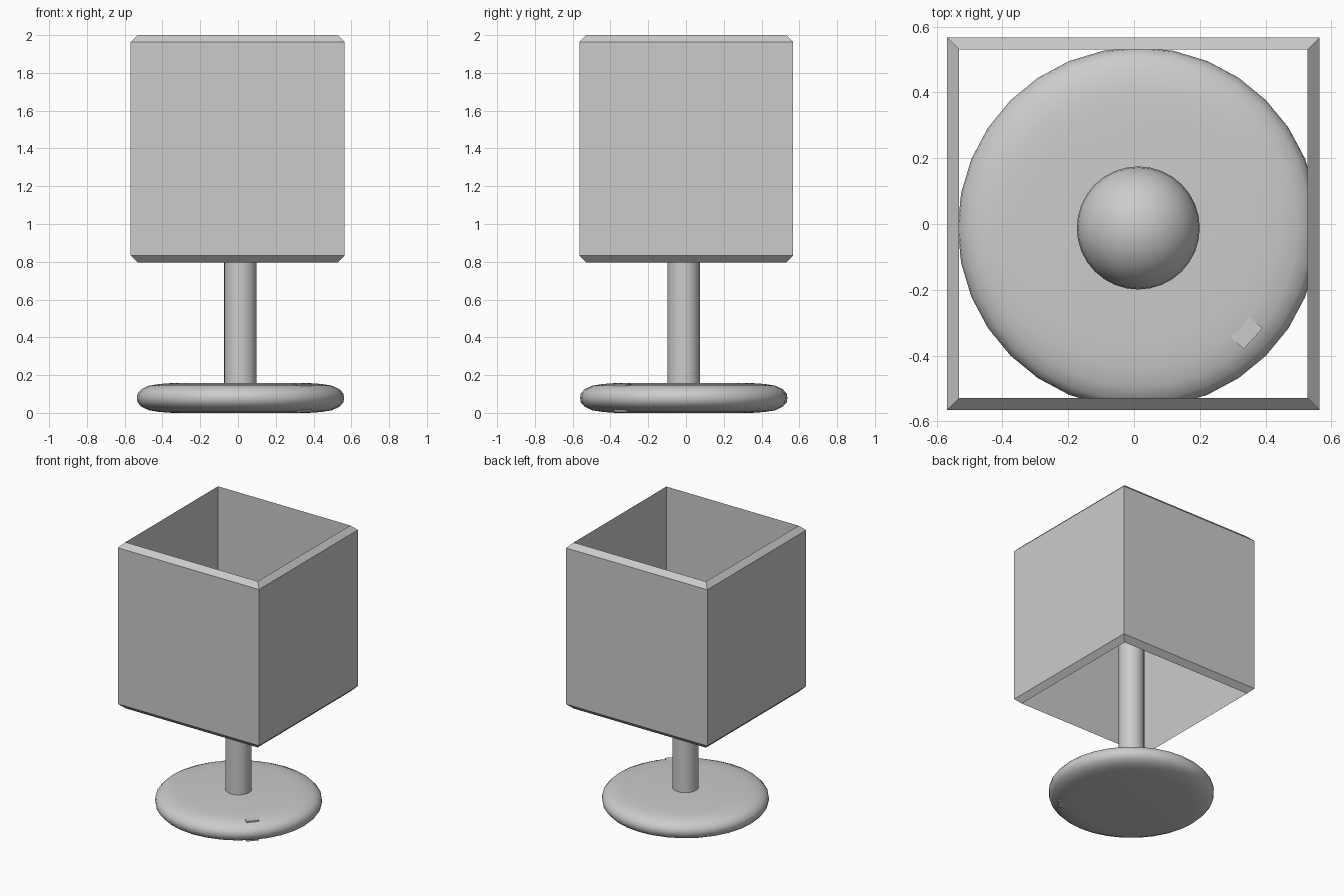
import bpy, bmesh, math

if "Cube" in bpy.data.objects:
    bpy.data.objects.remove(bpy.data.objects["Cube"])

AXIS = (0.013, -0.012)      # base, stem and bulb share this axis


def make_object(name, bm, location=(0, 0, 0), smooth=None):
    bmesh.ops.recalc_face_normals(bm, faces=bm.faces)
    mesh = bpy.data.meshes.new(name)
    bm.to_mesh(mesh)
    bm.free()
    obj = bpy.data.objects.new(name, mesh)
    obj.location = location
    bpy.context.collection.objects.link(obj)
    if smooth is not None:
        bpy.ops.object.select_all(action='DESELECT')
        bpy.context.view_layer.objects.active = obj
        obj.select_set(True)
        bpy.ops.object.shade_smooth_by_angle(angle=math.radians(smooth))
    return obj


def revolve(profile, sides, turn=0.0, closed=False):
    """Spin (radius, z) points round z; cap the ends or join last to first."""
    bm = bmesh.new()
    rings = []
    for r, z in profile:
        angles = [turn + 2 * math.pi * i / sides for i in range(sides)]
        rings.append([bm.verts.new((r * math.cos(a), r * math.sin(a), z)) for a in angles])
    pairs = list(zip(rings, rings[1:]))
    if closed:
        pairs.append((rings[-1], rings[0]))
    else:
        bm.faces.new(rings[0])
        bm.faces.new(rings[-1])
    for a, b in pairs:
        for i in range(sides):
            j = (i + 1) % sides
            bm.faces.new((a[i], a[j], b[j], b[i]))
    return bm


# Square shade: open tube, outside edges chamfered to a thin rim
d = math.sqrt(2)
shade = [(0.53 * d, 0.797), (0.566 * d, 0.833), (0.566 * d, 1.964), (0.53 * d, 2.0)]
make_object("lamp_shade", revolve(shade, 4, math.pi / 4, closed=True), (-0.002, 0.001, 0))

# Rounded disc base
lower = [(0.36, 0.0), (0.43, 0.005), (0.485, 0.014), (0.525, 0.033), (0.545, 0.056)]
upper = [(r, 0.158 - z) for r, z in reversed(lower)]
make_object("base", revolve(lower + [(0.549, 0.079)] + upper, 32), (*AXIS, 0), 40)

# Stem running up into the bulb
make_object("stem", revolve([(0.086, 0.1), (0.086, 1.4)], 32), (*AXIS, 0), 40)

# Round bulb inside the shade
bm = bmesh.new()
bmesh.ops.create_uvsphere(bm, u_segments=32, v_segments=16, radius=0.187)
make_object("bulb", bm, (AXIS[0], AXIS[1], 1.45), 40)

# Small switch block set in the front right of the base
bm = bmesh.new()
bmesh.ops.create_cube(bm, size=1)
bmesh.ops.scale(bm, vec=(0.106, 0.085, 0.146), verts=bm.verts)
switch = make_object("switch", bm, (0.323, -0.313, 0.079))
switch.rotation_euler.z = math.radians(-42)
